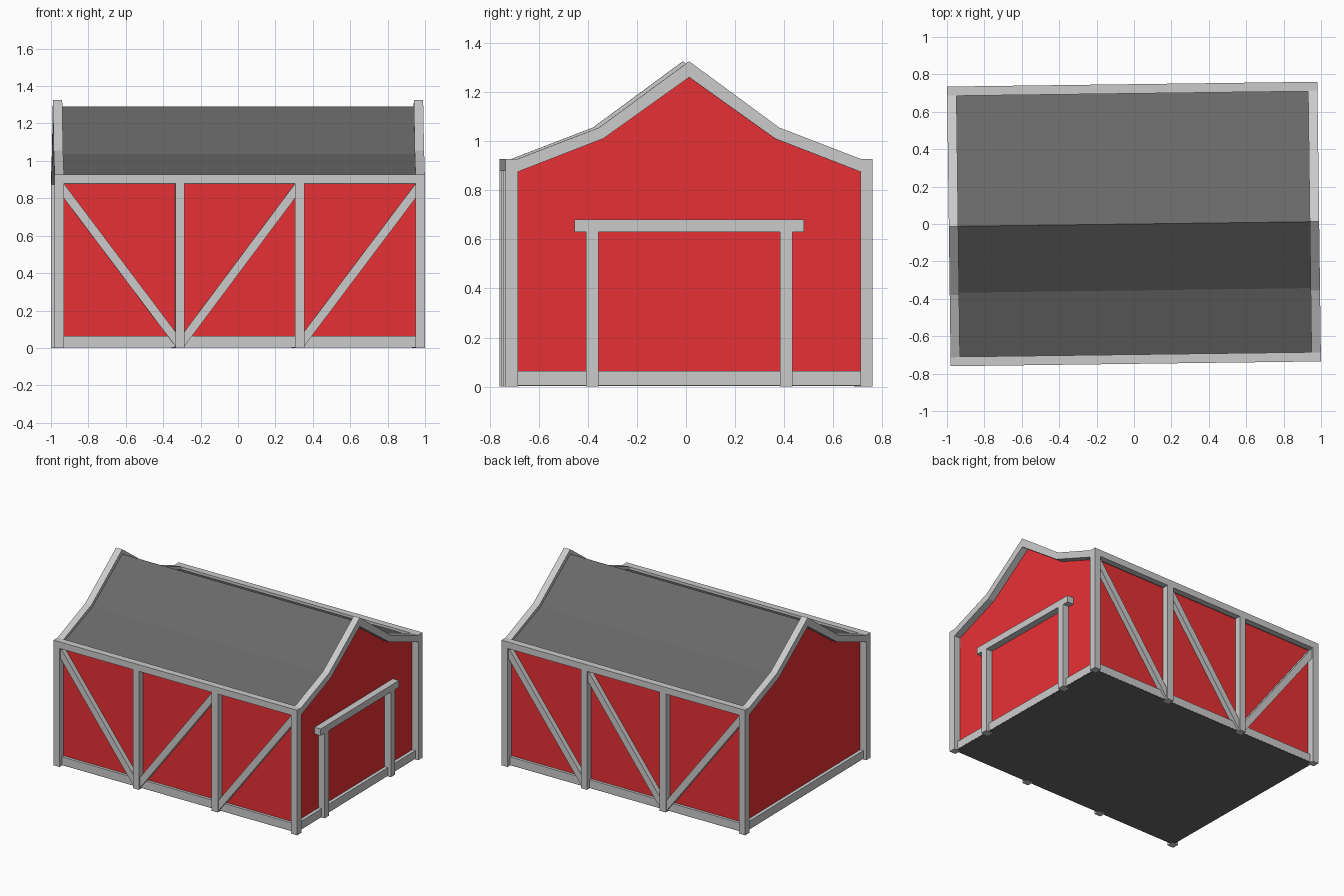
import bpy, bmesh

if "Cube" in bpy.data.objects:
    bpy.data.objects.remove(bpy.data.objects["Cube"])

YAW = 0.013          # the whole barn sits slightly turned
L, W, T = 0.99, 0.7475, 0.05   # half length, half width, timber thickness


def material(name, color):
    m = bpy.data.materials.new(name)
    m.diffuse_color = color
    m.use_nodes = True
    m.node_tree.nodes["Principled BSDF"].inputs["Base Color"].default_value = m.diffuse_color
    return m


RED = material("barn_red", (0.8, 0.03, 0.035, 1))
DARK = material("dark_grey", (0.14, 0.14, 0.14, 1))


def prism(name, profile, lo, hi, axis, mat=None):
    """Extrude a 2D profile (horizontal, z) from lo to hi along axis x or y."""
    bm = bmesh.new()
    verts = [bm.verts.new((lo, u, z) if axis == "x" else (u, lo, z)) for u, z in profile]
    face = bm.faces.new(verts)
    step = (hi - lo, 0, 0) if axis == "x" else (0, hi - lo, 0)
    out = bmesh.ops.extrude_face_region(bm, geom=[face])
    moved = [g for g in out["geom"] if isinstance(g, bmesh.types.BMVert)]
    bmesh.ops.translate(bm, verts=moved, vec=step)
    bmesh.ops.recalc_face_normals(bm, faces=bm.faces)
    me = bpy.data.meshes.new(name)
    bm.to_mesh(me)
    bm.free()
    ob = bpy.data.objects.new(name, me)
    bpy.context.collection.objects.link(ob)
    ob.rotation_euler.z = YAW
    if mat:
        me.materials.append(mat)
    return ob


def box(name, x0, x1, y0, y1, z0, z1, mat=None):
    return prism(name, [(x0, z0), (x1, z0), (x1, z1), (x0, z1)], y0, y1, "y", mat)


def span(side, a, b):
    """Range a..b mirrored to the given side, in rising order."""
    return sorted((side * a, side * b))


def both(half):
    """Mirror a half profile (eave to ridge, ridge last) into a full arch."""
    return half + [(-u, z) for u, z in reversed(half[:-1])]


# Walls, base and floor
wall_top = [(0.70, 0.88), (0.355, 1.015), (0, 1.265)]
prism("walls", both([(0.70, 0.03)] + wall_top), -0.94, 0.94, "x", RED)
box("base_beam", -0.965, 0.965, -0.72, 0.72, 0.006, 0.065)
box("floor", -0.964, 0.964, -0.719, 0.719, 0.003, 0.02, DARK)

# Two-pitch roof skin
roof_out = both([(0.705, 0.905), (0.355, 1.036), (0, 1.29)])
roof_in = both([(0.705, 0.876)] + wall_top[1:])
prism("roof", roof_out + roof_in[::-1], -0.945, 0.945, "x", DARK)

# Gable trim at both ends
trim_out = both([(W, 0.875), (W, 0.927), (0.70, 0.927), (0.367, 1.055), (0, 1.325)])
trim_in = both([(0.6975, 0.875), (0.35, 1.01), (0, 1.26)])
for s, end in ((-1, "left"), (1, "right")):
    prism(f"gable_trim_{end}", trim_out + trim_in[::-1], *span(s, L - T, L), "x")

# Long sides: posts, eave beam and diagonal braces
for s, side in ((-1, "front"), (1, "back")):
    y = span(s, W - T, W)
    for i, x in enumerate((-L + T / 2, -0.32, 0.32, L - T / 2)):
        box(f"{side}_post_{i + 1}", x - T / 2, x + T / 2, *y, 0, 0.9 if abs(x) > 0.5 else 0.88)
    box(f"{side}_eave_beam", -L + T, L - T, *y, 0.878, 0.927)
    for i, (x_top, x_low) in enumerate(((-0.94, -0.345), (0.295, -0.295), (0.94, 0.345))):
        prism(f"{side}_brace_{i + 1}",
              [(x_top, 0.878), (x_top, 0.80), (x_low, 0.01), (x_low, 0.088)],
              *span(s, 0.695, 0.737), "y")

# Door frame on the right end
for s, side in ((-1, "front"), (1, "back")):
    box(f"door_post_{side}", 0.935, L, *span(s, 0.37, 0.42), 0, 0.632)
box("door_header", 0.935, L, -0.467, 0.467, 0.63, 0.68)
